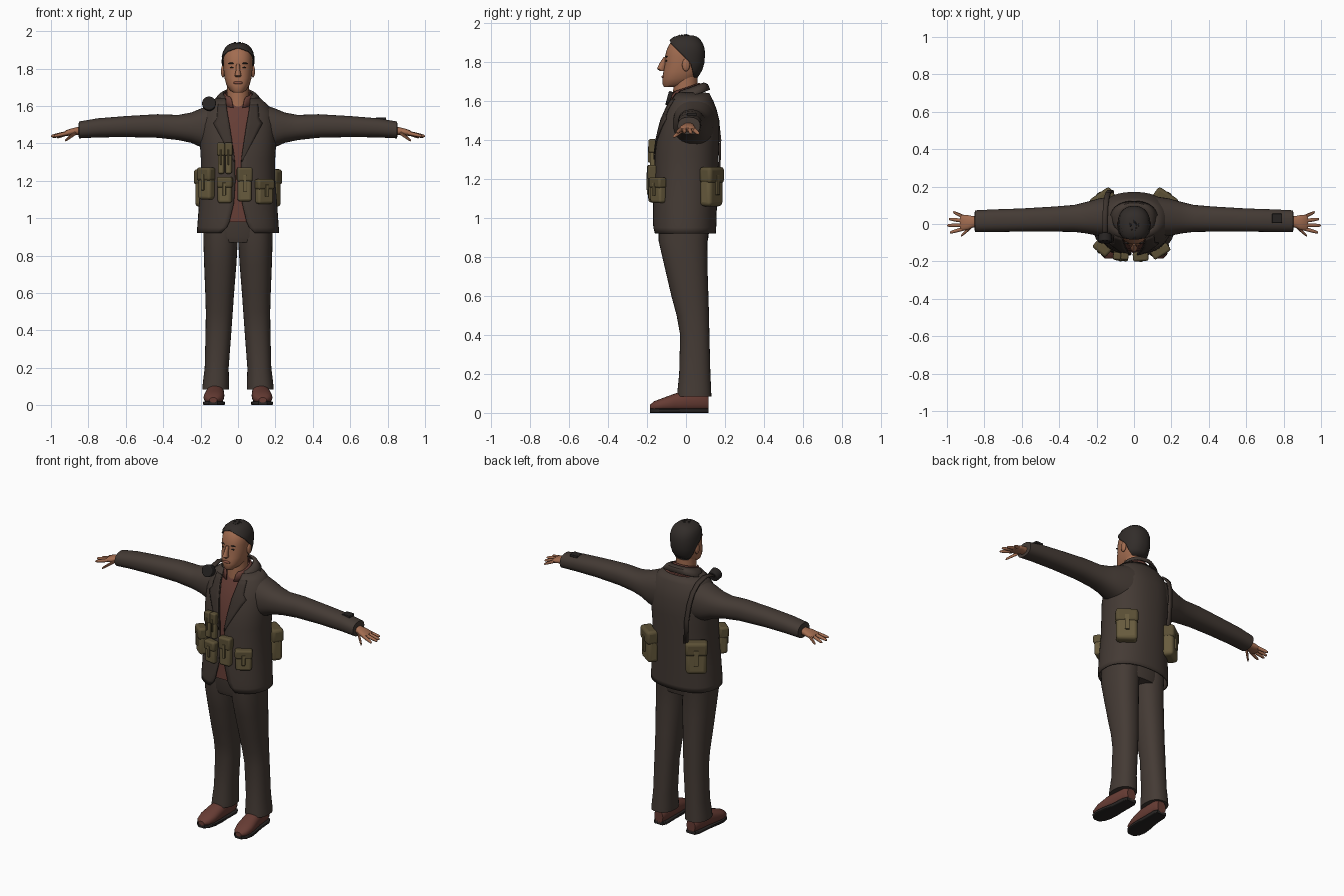
import bpy, bmesh, math, random
from mathutils import Matrix, Vector

if "Cube" in bpy.data.objects:
    bpy.data.objects.remove(bpy.data.objects["Cube"], do_unlink=True)


def material(name, *rgb):
    mat = bpy.data.materials.new(name)
    mat.use_nodes = True
    mat.diffuse_color = (*rgb, 1)
    mat.node_tree.nodes["Principled BSDF"].inputs["Base Color"].default_value = (*rgb, 1)
    return mat


cloth = material("dark brown cloth", .058, .043, .035)
lapel_cloth = material("shaded brown cloth", .045, .033, .027)
red = material("rust shirt", .13, .047, .036)
skin = material("skin", .36, .15, .08)
lip = material("lip", .25, .085, .055)
hair = material("dark hair", .032, .026, .023)
olive = material("olive canvas", .14, .107, .048)
flap_olive = material("dark olive canvas", .105, .08, .036)
leather = material("red brown leather", .135, .045, .034)
rubber = material("black rubber", .02, .017, .016)

parts = []


def finish(bm, name, mat, mirror=False, thick=0, bevel=0):
    bmesh.ops.remove_doubles(bm, verts=bm.verts, dist=.00001)
    bmesh.ops.recalc_face_normals(bm, faces=bm.faces)
    mesh = bpy.data.meshes.new(name)
    bm.to_mesh(mesh)
    bm.free()
    mesh.materials.append(mat)
    obj = bpy.data.objects.new(name, mesh)
    bpy.context.collection.objects.link(obj)
    if thick:
        mod = obj.modifiers.new("Thickness", "SOLIDIFY")
        mod.thickness, mod.offset = thick, 0
    if bevel:
        mod = obj.modifiers.new("Rounding", "BEVEL")
        mod.width, mod.segments = bevel, 3
    if mirror:
        obj.modifiers.new("Mirror", "MIRROR")
    parts.append(obj)
    return obj


def power(c, p):
    return math.copysign(abs(c) ** (2 / p), c)


def skin_rows(bm, rows):
    for low, high in zip(rows, rows[1:]):
        for i in range(len(low) - 1):
            bm.faces.new((low[i], low[i + 1], high[i + 1], high[i]))


def loft(name, sections, mat, axis="z", n=32, p=2.3, tilt=0, **options):
    """Sections: position, centre a, centre b, radius a, radius b, opening angle."""
    bm = bmesh.new()
    rows = []
    for s, a, b, ra, rb, *opening in sections:
        t0 = opening[0] if opening else 0
        row = []
        for i in range(n + 1):
            t = t0 + (2 * math.pi - 2 * t0) * i / n
            u = a + ra * power(math.sin(t), p)
            v = b - rb * power(math.cos(t), p)
            co = {"x": (s, u, v), "y": (u, s, v), "z": (u, v, s + tilt * v)}[axis]
            row.append(bm.verts.new(co))
        rows.append((row, t0))
    skin_rows(bm, [r for r, t in rows])
    for row, t0 in (rows[0], rows[-1]):
        if t0 == 0:
            bm.faces.new(row[:n])
    return finish(bm, name, mat, **options)


def span(z, front, back, rx, t0=0, grow=0):
    return (z, 0, (front + back) / 2, rx + grow, (back - front) / 2 + grow, t0)


def box(name, matrix, size, mat, bevel=.008, **options):
    bm = bmesh.new()
    bmesh.ops.create_cube(bm, size=1, matrix=matrix @ Matrix.Diagonal((*size, 1)))
    return finish(bm, name, mat, bevel=bevel, **options)


def ball(name, centre, radii, mat, **options):
    bm = bmesh.new()
    matrix = Matrix.Translation(centre) @ Matrix.Diagonal((*radii, 1))
    bmesh.ops.create_uvsphere(bm, u_segments=16, v_segments=10, radius=1, matrix=matrix)
    return finish(bm, name, mat, **options)


# Jacket with open front: height, front, back, half width, half opening
P = 2.3
coat = [(.92, -.165, .15, .215, .09), (.95, -.167, .151, .214, .06),
        (.98, -.168, .152, .212, .046), (1.08, -.165, .155, .205, .022),
        (1.2, -.16, .16, .195, .014), (1.32, -.157, .164, .195, .018),
        (1.4, -.148, .167, .2, .03), (1.5, -.125, .167, .198, .045),
        (1.56, -.1, .152, .185, .056), (1.6, -.08, .136, .16, .062),
        (1.64, -.06, .115, .115, .066)]
loft("jacket", [span(z, f, b, r, math.asin((g / r) ** (P / 2))) for z, f, b, r, g in coat],
     cloth, n=48, thick=.008)
loft("shirt", [span(z, f, b, r, grow=-.014) for z, f, b, r, g in coat[2:]], red, n=48)
loft("jacket_collar", [(1.615, 0, .025, .125, .095, .75), (1.645, 0, .022, .1, .088, .8),
                       (1.66, 0, .015, .078, .075, .95)], cloth, tilt=.35, thick=.008)
loft("shirt_collar", [(1.62, 0, .0, .085, .085, .25), (1.655, 0, .0, .074, .076, .4),
                      (1.668, 0, .0, .066, .068, .6)], red, tilt=.35, thick=.006)


def coat_at(z):
    for low, high in zip(coat, coat[1:]):
        if low[0] <= z <= high[0]:
            k = (z - low[0]) / (high[0] - low[0])
            return [a + (b - a) * k for a, b in zip(low, high)]


# Lapels follow the chest
bm = bmesh.new()
rows = []
for step in range(13):
    k = step / 12
    z, f, b, r, g = coat_at(1.3 + .31 * k)
    width = .085 * k / .7 if k < .7 else .06 - .07 * (k - .7)
    row = []
    for i in range(5):
        x = g + width * i / 4 + .001 * i
        y = (f + b) / 2 - (b - f) / 2 * (1 - (x / r) ** P) ** (1 / P)
        row.append(bm.verts.new((x, y - .008, z)))
    rows.append(row)
skin_rows(bm, rows)
finish(bm, "lapels", lapel_cloth, mirror=True, thick=.005)

# Sleeves
loft("sleeves", [(.1, .04, 1.49, .11, .13), (.19, .036, 1.483, .1, .107),
                 (.25, .034, 1.484, .085, .081), (.32, .03, 1.485, .072, .067),
                 (.43, .026, 1.493, .067, .063), (.6, .021, 1.49, .062, .056),
                 (.75, .018, 1.483, .06, .051), (.85, .015, 1.472, .058, .045),
                 (.852, .015, 1.472, .045, .034)], cloth, axis="x", mirror=True)

# Hands with spread fingers
loft("hands", [(.82, .012, 1.468, .03, .024), (.86, .012, 1.466, .03, .021),
               (.89, .008, 1.461, .04, .019), (.92, .006, 1.455, .042, .015),
               (.93, .006, 1.452, .036, .009)], skin, axis="x", n=20, mirror=True)
digits = {"little_finger": ((.91, .038, 1.455), (.967, .064, 1.432)),
          "ring_finger": ((.915, .017, 1.455), (.99, .027, 1.434)),
          "middle_finger": ((.915, -.006, 1.455), (1, -.008, 1.438)),
          "index_finger": ((.91, -.025, 1.455), (.985, -.046, 1.438)),
          "thumb": ((.865, -.01, 1.458), (.925, -.064, 1.415))}
for name, (root, tip) in digits.items():
    root, tip = Vector(root), Vector(tip)
    stages = [(k, root.lerp(tip, k)) for k in (0, .4, .75, .93, 1)]
    radii = (.011, .0105, .009, .007, .003)
    loft(name, [(*c, r, r) for (k, c), r in zip(stages, radii)], skin, axis="x",
         n=10, p=2, mirror=True)

# Trousers
loft("trouser_hips", [span(.87, -.13, .108, .16), span(.9, -.14, .115, .18),
                      span(1, -.145, .125, .188)], cloth)
loft("trouser_legs", [(.085, .12, .042, .071, .088), (.12, .118, .043, .07, .086),
                      (.2, .114, .045, .064, .08), (.4, .104, .045, .069, .075),
                      (.5, .1, .035, .072, .083), (.6, .098, .02, .077, .095),
                      (.75, .095, .0, .086, .11), (.88, .093, -.015, .092, .125),
                      (.98, .09, -.01, .094, .13)], cloth, mirror=True)

# Shoes
shoe = [(.115, .115, .05, .03, .038), (.09, .116, .06, .042, .05), (0, .12, .06, .045, .055),
        (-.06, .125, .052, .052, .046), (-.12, .13, .042, .054, .034),
        (-.165, .132, .034, .042, .025), (-.185, .132, .028, .02, .013)]
loft("shoes", shoe, leather, axis="y", n=24, mirror=True)
loft("soles", [(y, x, .011, rx + .003, .011) for y, x, z, rx, rz in shoe], rubber,
     axis="y", n=24, p=6, mirror=True)

# Neck and head: height, front, back, half width
loft("neck", [span(1.58, -.068, .065, .066), span(1.65, -.066, .06, .058),
              span(1.73, -.06, .06, .058)], skin, p=2)
head = [(1.672, -.112, -.05, .025), (1.685, -.12, .02, .045), (1.715, -.121, .05, .063),
        (1.75, -.116, .072, .072), (1.79, -.108, .085, .077), (1.83, -.107, .087, .078),
        (1.86, -.1, .086, .077), (1.885, -.089, .078, .071), (1.905, -.075, .066, .06),
        (1.92, -.055, .05, .042), (1.928, -.03, .028, .022)]
loft("head", [span(*s) for s in head], skin)
loft("nose", [(1.754, 0, -.122, .013, .012), (1.764, 0, -.127, .018, .022),
              (1.79, 0, -.12, .011, .018), (1.825, 0, -.104, .009, .011)], skin, n=12, p=2)
ball("lips", (0, -.117, 1.724), (.025, .009, .008), lip)
ball("ears", (.08, .0, 1.785), (.011, .02, .033), skin, mirror=True)
ball("eyes", (.031, -.1, 1.806), (.013, .005, .004), rubber, mirror=True)
ball("eyebrows", (.033, -.1, 1.828), (.02, .006, .004), hair, mirror=True)

# Hair cap with a hairline that rises toward the forehead, and short tufts
hairline = (2.5, 2.1, 1.85, 1.5, 1.2, .75, 0, 0, 0)
loft("hair", [span(z + .006, f, b, r, t, .007) for (z, f, b, r), t in zip(head[2:], hairline)],
     hair, thick=.006)
random.seed(4)
bm = bmesh.new()
for i in range(60):
    a, d = random.uniform(0, 2 * math.pi), math.sqrt(random.random())
    x, y = .055 * d * math.cos(a), -.008 + .06 * d * math.sin(a)
    spot = Matrix.Translation((x, y, 1.935 - .03 * d * d))
    lean = Matrix.Rotation(random.uniform(-.4, .4), 4, "Y") @ Matrix.Rotation(.3, 4, "X")
    bmesh.ops.create_cone(bm, segments=5, radius1=.012, radius2=.002, depth=.02,
                          cap_ends=True, matrix=spot @ lean)
finish(bm, "hair_tufts", hair)


# Canvas pouches with flap and closing tab
def pouch(name, place, size, turn, mirror=False):
    w, d, h = size
    base = Matrix.Translation(place) @ Matrix.Rotation(math.radians(turn), 4, "Z")
    box(name, base, size, olive, min(w, d) * .3, mirror=mirror)
    lid = base @ Matrix.Translation((0, -.004, h * .3))
    box(name + "_flap", lid, (w + .008, d + .004, h * .42), flap_olive, d * .25, mirror=mirror)
    tab = base @ Matrix.Translation((0, -d / 2 - .004, h * .04))
    box(name + "_tab", tab, (w * .22, .012, h * .5), olive, .003, mirror=mirror)


pouch("hip_pouch", (-.168, -.125, 1.185), (.085, .055, .17), -40)
pouch("front_pouch", (-.07, -.166, 1.15), (.075, .048, .14), -8)
pouch("centre_pouch", (.035, -.17, 1.18), (.075, .046, .18), 4)
pouch("side_pouch", (.14, -.142, 1.142), (.095, .045, .13), 32)
for side, x in (("outer", -.09), ("inner", -.05)):
    pouch(side + "_tall_pouch", (x, -.168, 1.32), (.034, .034, .165), -5)
pouch("rear_pouches", (.165, .13, 1.16), (.125, .07, .2), 145, mirror=True)

# Shoulder strap and lamp
bm = bmesh.new()
path = [(-.12, .172, 1.25), (-.128, .176, 1.4), (-.138, .165, 1.5), (-.146, .14, 1.57),
        (-.152, .095, 1.617), (-.155, .03, 1.635), (-.155, -.03, 1.625), (-.155, -.07, 1.6)]
skin_rows(bm, [[bm.verts.new((x + w, y, z)) for w in (-.014, .014)] for x, y, z in path])
finish(bm, "shoulder_strap", lapel_cloth, thick=.01)
bm = bmesh.new()
aim = Matrix.Translation((-.155, -.075, 1.61)) @ Matrix.Rotation(math.radians(75), 4, "X")
bmesh.ops.create_cone(bm, segments=20, radius1=.034, radius2=.038, depth=.045,
                      cap_ends=True, matrix=aim)
finish(bm, "shoulder_lamp", rubber, bevel=.006)

# Wrist device
box("wrist_device", Matrix.Translation((.765, .03, 1.531)), (.055, .05, .016), rubber, .004)

bpy.ops.object.select_all(action="DESELECT")
for obj in parts:
    obj.select_set(True)
bpy.context.view_layer.objects.active = parts[0]
bpy.ops.object.shade_smooth_by_angle(angle=math.radians(40))
